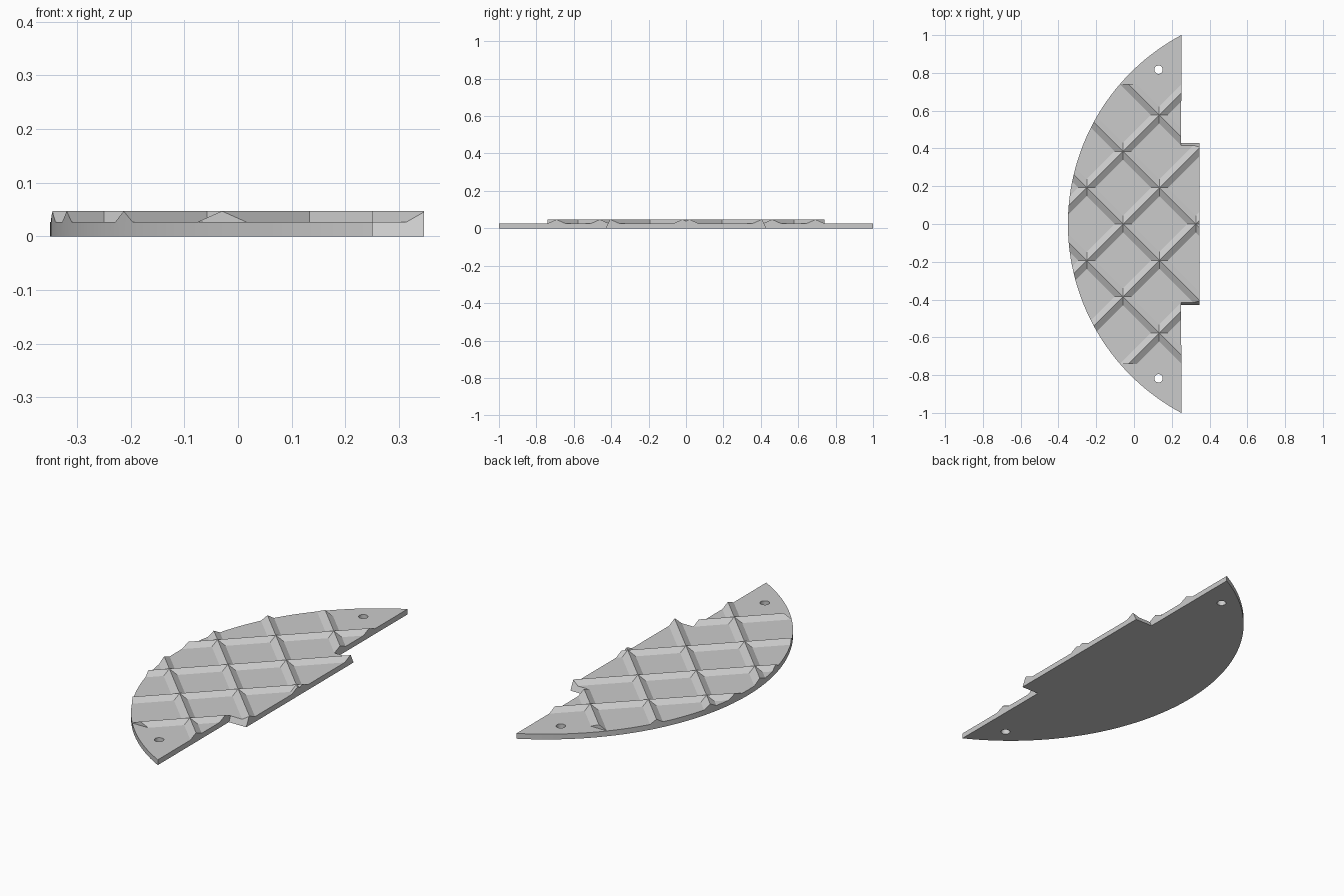
import bpy
import bmesh
import math

if "Cube" in bpy.data.objects:
    bpy.data.objects.remove(bpy.data.objects["Cube"], do_unlink=True)

BASE, PEAK = 0.027, 0.047      # plate top and ridge crest heights
EDGE, FRONT = 0.25, 0.347      # straight edge and tab edge
RADIUS, CENTRE = 1.133, 0.783  # curved edge

grey = bpy.data.materials.new("plate_grey")
grey.use_nodes = True
grey.diffuse_color = (0.6, 0.6, 0.6, 1)
grey.node_tree.nodes["Principled BSDF"].inputs["Base Color"].default_value = (0.6, 0.6, 0.6, 1)


def loft(name, lower, upper):
    """Closed solid between two matching loops of points."""
    bm = bmesh.new()
    a = [bm.verts.new(p) for p in lower]
    b = [bm.verts.new(p) for p in upper]
    n = len(a)
    bm.faces.new(a[::-1])
    bm.faces.new(b)
    for i in range(n):
        j = (i + 1) % n
        bm.faces.new((a[i], a[j], b[j], b[i]))
    bmesh.ops.recalc_face_normals(bm, faces=bm.faces)
    mesh = bpy.data.meshes.new(name)
    bm.to_mesh(mesh)
    bm.free()
    mesh.materials.append(grey)
    obj = bpy.data.objects.new(name, mesh)
    bpy.context.collection.objects.link(obj)
    return obj


def combine(target, tool, operation):
    """Apply a boolean and discard the tool."""
    tool.hide_render = True
    mod = target.modifiers.new("combine", "BOOLEAN")
    mod.operation = operation
    mod.solver = "EXACT"
    mod.object = tool
    bpy.context.view_layer.objects.active = target
    bpy.ops.object.modifier_apply(modifier=mod.name)
    bpy.data.objects.remove(tool, do_unlink=True)


def outline(z):
    """Half-lens outline with a tab whose ends lean inward with height."""
    tab = 0.43 - 0.5 * z
    sweep = math.asin(1 / RADIUS)
    steps = 64
    points = []
    for i in range(steps + 1):
        t = sweep - 2 * sweep * i / steps
        points.append((CENTRE - RADIUS * math.cos(t), RADIUS * math.sin(t), z))
    points += [(EDGE, -tab, z), (FRONT, -tab, z), (FRONT, tab, z), (EDGE, tab, z)]
    return points


def ridge(offset, side, start, end):
    """Diagonal ridge along x = offset - side * y, with its ends square to y."""
    half = 0.045
    section = [(-half, 0.01), (half, 0.01), (half, BASE), (0, PEAK), (-half, BASE)]
    ends = [[(offset - y + x, side * y, z) for x, z in section] for y in (start, end)]
    return loft("ridge", *ends)


def rectangle(z):
    return [(-1, -2, z), (1, -2, z), (1, 2, z), (-1, 2, z)]


# Plate blank with the diagonal ridge lattice
plate = loft("ridged_plate", rectangle(-0.02), rectangle(BASE))
for side in (1, -1):
    combine(plate, ridge(0.71, side, 0.418, 0.74), "UNION")
    for offset in (0.327, -0.057, -0.443):
        combine(plate, ridge(offset, side, -1.2, 1.2), "UNION")

# Trim to the outline
combine(plate, loft("outline_trim", outline(0), outline(0.06)), "INTERSECT")

# Fixing holes
for y in (0.817, -0.817):
    bpy.ops.mesh.primitive_cylinder_add(vertices=32, radius=0.022, depth=0.2, location=(0.13, y, 0))
    hole = bpy.context.object
    hole.data.materials.append(grey)
    combine(plate, hole, "DIFFERENCE")

bpy.ops.object.select_all(action="DESELECT")
plate.select_set(True)
bpy.context.view_layer.objects.active = plate
bpy.ops.object.shade_smooth_by_angle(angle=math.radians(20))
